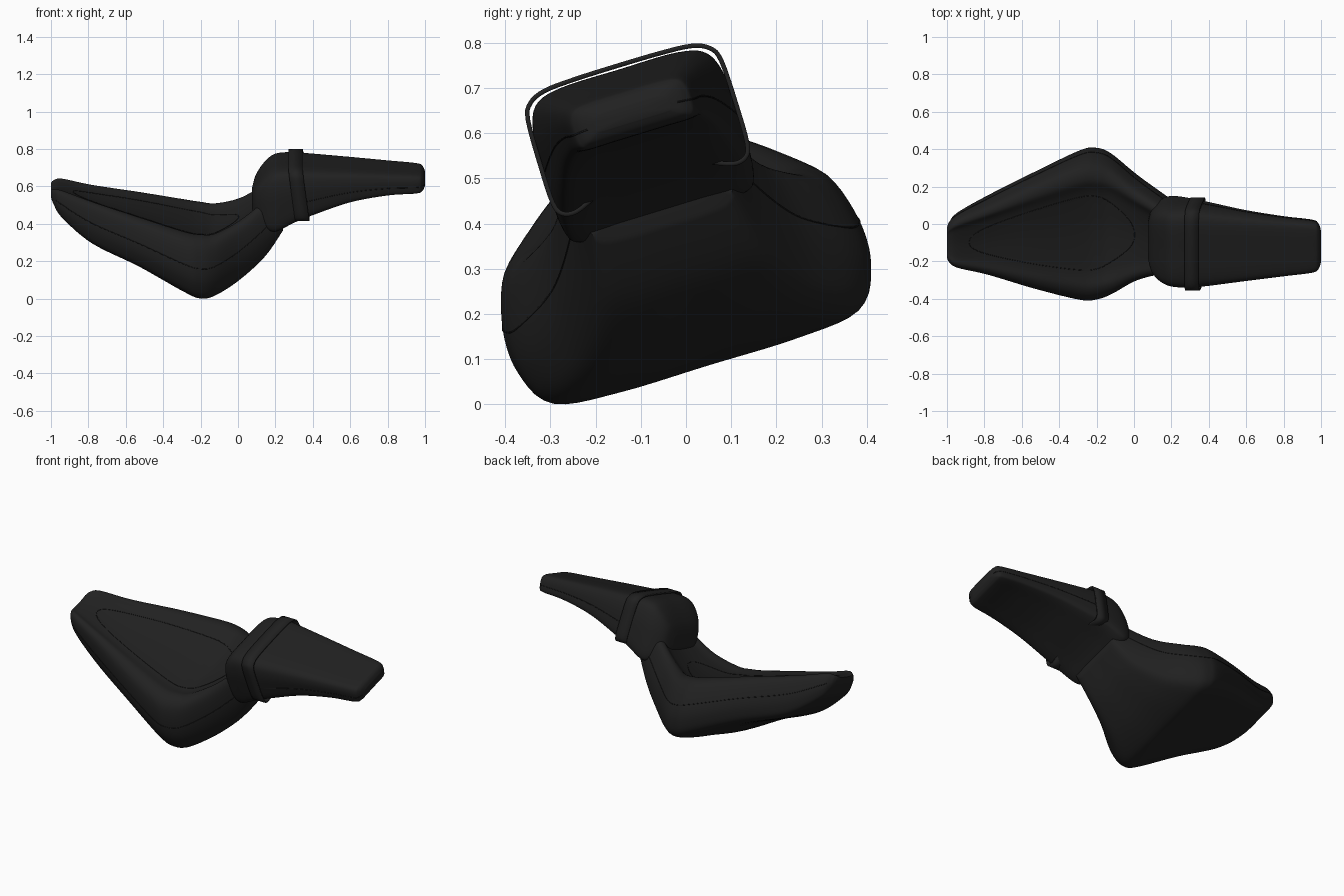
import bpy, bmesh, math
from mathutils import Vector, Matrix

cube = bpy.data.objects.get("Cube")
if cube:
    bpy.data.objects.remove(cube)


def material(name, value):
    m = bpy.data.materials.new(name)
    m.use_nodes = True
    col = (value, value, value, 1)
    m.diffuse_color = col
    bsdf = m.node_tree.nodes["Principled BSDF"]
    bsdf.inputs["Base Color"].default_value = col
    bsdf.inputs["Roughness"].default_value = 0.6
    return m


LEATHER = material("black leather", 0.015)
SEAM = material("dark seam", 0.011)
ROLL = math.radians(17)
parts = []


def spline(pts, t, closed=False):
    """Smooth curve through a list of points, t counted in points."""
    n = len(pts)
    i = math.floor(t) if closed else min(int(t), n - 2)
    f = t - i
    pick = (lambda k: k % n) if closed else (lambda k: max(0, min(n - 1, k)))
    a, b, c, d = (Vector(pts[pick(i + k)]) for k in (-1, 0, 1, 2))
    return b + 0.5 * f * (c - a + f * (2 * a - 5 * b + 4 * c - d + f * (3 * (b - c) + d - a)))


def mirrored(half):
    return half + [(-a, b) for a, b in reversed(half[1:-1])]


def surface(stations, ring, t, s):
    """Point on a lofted body: t runs along it, s runs round it."""
    x, half_width, low, high = spline(stations, t)
    a, b = spline(ring, s, True)
    return Vector((x, a * half_width, low + b * (high - low)))


def finish(ob, mat):
    ob.data.materials.append(mat)
    parts.append(ob)
    return ob


def mesh_object(name, bm, mat):
    bmesh.ops.recalc_face_normals(bm, faces=bm.faces[:])
    me = bpy.data.meshes.new(name)
    bm.to_mesh(me)
    bm.free()
    ob = bpy.data.objects.new(name, me)
    bpy.context.collection.objects.link(ob)
    bpy.ops.object.select_all(action='DESELECT')
    ob.select_set(True)
    bpy.context.view_layer.objects.active = ob
    bpy.ops.object.shade_smooth_by_angle(angle=math.radians(45))
    return finish(ob, mat)


def loft(name, stations, ring, along=7, around=5):
    bm = bmesh.new()
    n = len(ring) * around
    rings = [[bm.verts.new(surface(stations, ring, i / along, j / around)) for j in range(n)]
             for i in range((len(stations) - 1) * along + 1)]
    for r, q in zip(rings, rings[1:]):
        for j in range(n):
            k = (j + 1) % n
            bm.faces.new((r[j], r[k], q[k], q[j]))
    # end caps
    for r in (rings[0], rings[-1]):
        mid = bm.verts.new(sum((v.co for v in r), Vector()) / n)
        for j in range(n):
            bm.faces.new((r[j], r[(j + 1) % n], mid))
    return mesh_object(name, bm, LEATHER)


def seam(name, pts, closed=False, radius=0.002):
    cu = bpy.data.curves.new(name, 'CURVE')
    cu.dimensions = '3D'
    cu.bevel_depth = radius
    cu.bevel_resolution = 1
    sp = cu.splines.new('POLY')
    sp.points.add(len(pts) - 1)
    for p, co in zip(sp.points, pts):
        p.co = (*co, 1)
    sp.use_cyclic_u = closed
    ob = bpy.data.objects.new(name, cu)
    bpy.context.collection.objects.link(ob)
    return finish(ob, SEAM)


# Rider seat: x, half width, underside and top height
seat = [(-1, .085, .57, .61), (-.985, .115, .535, .62), (-.94, .15, .467, .622),
        (-.78, .212, .337, .575), (-.53, .318, .233, .512), (-.29, .407, .112, .452),
        (-.2, .412, .075, .437), (-.12, .38, .085, .436), (.01, .283, .149, .488),
        (.145, .21, .262, .58), (.24, .175, .4, .62)]
seat_ring = mirrored([(0, .87), (.5, .91), (.73, .98), (.9, .87), (.99, .55),
                      (.98, .27), (.86, .05), (.5, 0), (0, 0)])
seat_ob = loft("rider_seat", seat, seat_ring)

# Passenger pad
pad = [(.075, .1, .51, .58), (.095, .165, .47, .64), (.14, .205, .435, .705),
       (.2, .224, .415, .75), (.3, .226, .465, .757), (.4, .215, .505, .75),
       (.6, .186, .57, .736), (.8, .16, .602, .721), (.95, .142, .608, .71),
       (.985, .124, .617, .7), (1, .085, .638, .675)]
pad_ring = mirrored([(0, 1), (.6, .995), (.88, .92), (.985, .7), (1, .38),
                     (.97, .08), (.82, 0), (.4, 0), (0, 0)])
loft("passenger_pad", pad, pad_ring)

# Stitched outline of the seat panel
outline = []
for k in range(96):
    ang = math.tau * k / 96
    c, s = math.cos(ang), math.sin(ang)
    u = math.copysign(abs(c) ** .85, c)
    outline.append(surface(seat, seat_ring, 5.2 + 2.75 * u, math.copysign(abs(s) ** .85, s)))
seam("seat_panel_seam", outline, True)

# Side seams on both bodies
for side, label in ((1, "left"), (-1, "right")):
    seam("seat_side_seam_" + label,
         [surface(seat, seat_ring, 1.5 + k / 8, side * 4) for k in range(65)])
    seam("pad_side_seam_" + label,
         [surface(pad, pad_ring, 4.5 + k / 8, side * 4) for k in range(41)])

# Grab strap: open strip wrapped round the pad, its ends tucked underneath
half = [(0, .766), (.1, .765), (.17, .76), (.208, .743), (.224, .708), (.227, .6),
        (.225, .518), (.212, .489), (.18, .484), (.13, .505)]
path = [(-a, b) for a, b in reversed(half[1:])] + half
bm = bmesh.new()
rows = []
for i in range((len(path) - 1) * 4 + 1):
    a, b = spline(path, i / 4)
    x = .307 + .13 * (.766 - b)
    rows.append([bm.verts.new((x + d, a, b)) for d in (-.038, .038)])
for r, q in zip(rows, rows[1:]):
    bm.faces.new((r[0], r[1], q[1], q[0]))
strap = mesh_object("grab_strap", bm, LEATHER)
solid = strap.modifiers.new("thickness", 'SOLIDIFY')
solid.thickness = .01
solid.offset = 0

# Lean everything as one and set it on the ground, centred
lean = Matrix.Rotation(ROLL, 4, 'X')
pts = [lean @ v.co for v in seat_ob.data.vertices]
ys = [p.y for p in pts]
shift = Vector((0, -(min(ys) + max(ys)) / 2, -min(p.z for p in pts)))
for ob in parts:
    ob.matrix_world = Matrix.Translation(shift) @ lean
